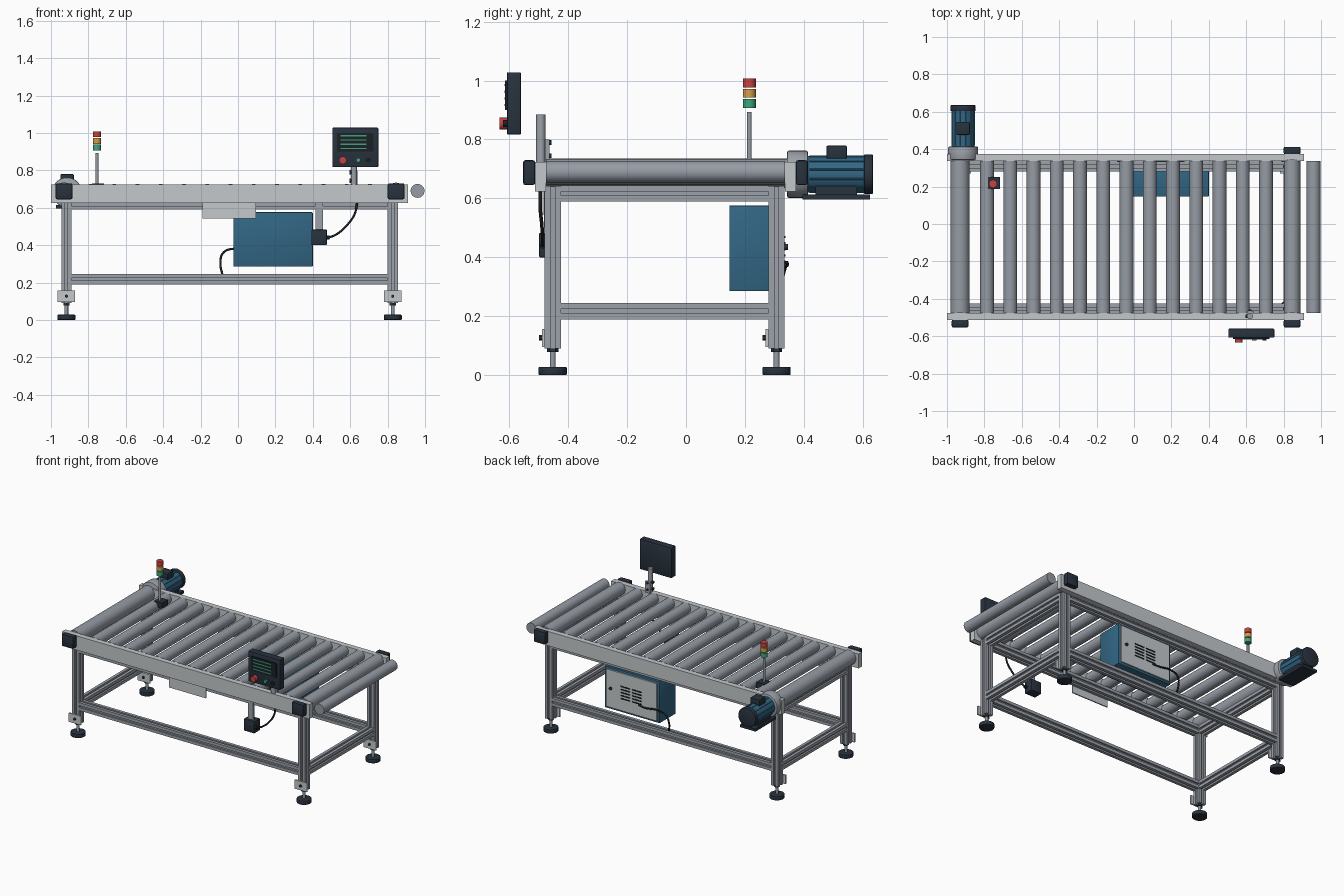
import bpy, bmesh, math
from mathutils import Vector, Matrix

if "Cube" in bpy.data.objects:
    bpy.data.objects.remove(bpy.data.objects["Cube"])


def mat(name, r, g, b):
    m = bpy.data.materials.new(name)
    lin = [((c / 255 + 0.055) / 1.055) ** 2.4 for c in (r, g, b)]
    m.diffuse_color = (*lin, 1)
    m.use_nodes = True
    m.node_tree.nodes["Principled BSDF"].inputs["Base Color"].default_value = m.diffuse_color
    return m


LIGHT = mat("light_grey_paint", 196, 201, 204)
ALU = mat("aluminium", 156, 162, 170)
STEEL = mat("roller_steel", 150, 156, 165)
NAVY = mat("dark_navy", 40, 50, 62)
BLUE = mat("machine_blue", 50, 102, 132)
BLACK = mat("black_rubber", 28, 32, 37)
RED = mat("signal_red", 198, 66, 66)
AMBER = mat("signal_amber", 212, 156, 72)
GREEN = mat("signal_green", 62, 165, 125)


def finish(name, bm, material, smooth=False):
    me = bpy.data.meshes.new(name)
    bmesh.ops.recalc_face_normals(bm, faces=bm.faces)
    bm.to_mesh(me)
    bm.free()
    me.materials.append(material)
    ob = bpy.data.objects.new(name, me)
    bpy.context.collection.objects.link(ob)
    if smooth:
        bpy.ops.object.select_all(action='DESELECT')
        ob.select_set(True)
        bpy.context.view_layer.objects.active = ob
        bpy.ops.object.shade_smooth_by_angle(angle=math.radians(35))
    return ob


def box(name, x, y, z, material, bevel=0):
    """Box from (min, max) pairs."""
    bm = bmesh.new()
    bmesh.ops.create_cube(bm, size=1)
    for v in bm.verts:
        v.co = Vector([(a + b) / 2 + c * (b - a) for (a, b), c in zip((x, y, z), v.co)])
    if bevel:
        bmesh.ops.bevel(bm, geom=bm.edges[:], offset=bevel, segments=2, affect='EDGES', profile=0.5)
    return finish(name, bm, material, bool(bevel))


def rod(name, a, b, r, material, r2=None, n=32, bevel=0):
    """Cylinder or cone from point a to point b."""
    a, b = Vector(a), Vector(b)
    bm = bmesh.new()
    bmesh.ops.create_cone(bm, cap_ends=True, segments=n, radius1=r,
                          radius2=r if r2 is None else r2, depth=(b - a).length)
    if bevel:
        rims = [e for e in bm.edges if abs(e.verts[0].co.z - e.verts[1].co.z) < 1e-5]
        bmesh.ops.bevel(bm, geom=rims, offset=bevel, segments=2, affect='EDGES', profile=0.5)
    rot = (b - a).to_track_quat('Z', 'Y').to_matrix().to_4x4()
    bm.transform(Matrix.Translation((a + b) / 2) @ rot)
    return finish(name, bm, material, True)


def slotted(name, a, b, half=0.0275, w=0.007, d=0.012):
    """T-slot extrusion from a to b: one profile side turned four times."""
    a, b = Vector(a), Vector(b)
    side = [(half, -half), (half, -w), (half - d, -w), (half - d, w), (half, w)]
    bm = bmesh.new()
    ring = []
    for k in range(4):
        c, s = round(math.cos(k * math.pi / 2)), round(math.sin(k * math.pi / 2))
        ring += [bm.verts.new((x * c - y * s, x * s + y * c, 0)) for x, y in side]
    face = bm.faces.new(ring)
    ext = bmesh.ops.extrude_face_region(bm, geom=[face])
    top = [g for g in ext["geom"] if isinstance(g, bmesh.types.BMVert)]
    bmesh.ops.translate(bm, verts=top, vec=(0, 0, (b - a).length))
    rot = (b - a).to_track_quat('Z', 'Y').to_matrix().to_4x4()
    bm.transform(Matrix.Translation(a) @ rot)
    return finish(name, bm, ALU)


def cable(name, pts, r=0.006):
    cu = bpy.data.curves.new(name, 'CURVE')
    cu.dimensions = '3D'
    cu.bevel_depth = r
    cu.bevel_resolution = 3
    cu.use_fill_caps = True
    sp = cu.splines.new('BEZIER')
    sp.bezier_points.add(len(pts) - 1)
    for p, co in zip(sp.bezier_points, pts):
        p.co = co
        p.handle_left_type = p.handle_right_type = 'AUTO'
    cu.materials.append(BLACK)
    bpy.context.collection.objects.link(bpy.data.objects.new(name, cu))


# Frame: legs, adjustable feet and bolted foot plates
LX, LY = (-0.9175, 0.8275), (-0.4525, 0.3075)
for x in LX:
    for y in LY:
        slotted("leg", (x, y, 0.09), (x, y, 0.64))
        rod("foot_pad", (x, y, 0), (x, y, 0.028), 0.048, NAVY, bevel=0.004)
        rod("foot_stem", (x, y, 0.026), (x, y, 0.095), 0.01, STEEL, n=16)
        rod("foot_nut", (x, y, 0.078), (x, y, 0.09), 0.019, NAVY, n=6)
        box("foot_plate", (x - 0.047, x + 0.047), (y - 0.037, y - 0.0275), (0.095, 0.157), LIGHT)
        rod("plate_bolt", (x, y - 0.037, 0.127), (x, y - 0.047, 0.127), 0.009, NAVY, n=6)

# Frame: upper and lower beams
for z in (0.217, 0.617):
    for y in LY:
        slotted("long_beam", (LX[0] + 0.0275, y, z), (LX[1] - 0.0275, y, z))
    for x in LX:
        slotted("cross_beam", (x, LY[0] + 0.0275, z), (x, LY[1] - 0.0275, z))

# Side rails
for y0, y1 in ((-0.512, -0.475), (0.336, 0.373)):
    box("side_rail", (-1.0, 0.91), (y0, y1), (0.624, 0.724), LIGHT)

# Carrying rollers, drums and end roller
ZR = 0.69
for i in range(13):
    x = -0.786 + i * 0.1243
    rod("roller", (x, -0.475, ZR), (x, 0.336, ZR), 0.037, STEEL)
rod("drive_drum", (-0.93, -0.475, 0.685), (-0.93, 0.345, 0.685), 0.05, STEEL, n=40)
rod("tail_drum", (0.845, -0.475, ZR), (0.845, 0.345, ZR), 0.044, STEEL, n=40)
rod("end_roller", (0.96, -0.475, ZR), (0.96, 0.336, ZR), 0.037, STEEL)

# Bearing blocks
for x, y0, y1 in ((-0.93, -0.553, -0.512), (0.845, -0.553, -0.512), (0.845, 0.373, 0.413)):
    box("bearing_block", (x - 0.045, x + 0.045), (y0, y1), (0.645, 0.73), NAVY, 0.008)

# Gear motor
MX, MZ = -0.914, 0.682
rod("gearbox", (MX, 0.343, MZ), (MX, 0.414, MZ), 0.08, ALU, n=40, bevel=0.006)
rod("motor_body", (MX, 0.41, MZ), (MX, 0.608, MZ), 0.062, BLUE, n=40)
rod("motor_fan_cover", (MX, 0.604, MZ), (MX, 0.635, MZ), 0.067, NAVY, n=40, bevel=0.004)
for k in range(12):
    a = math.radians(15 + 30 * k)
    c, s = math.cos(a) * 0.0625, math.sin(a) * 0.0625
    rod("motor_fin", (MX + c, 0.42, MZ + s), (MX + c, 0.604, MZ + s), 0.003, BLUE, n=6)
box("motor_terminal_box", (MX - 0.036, MX + 0.036), (0.477, 0.546), (0.735, 0.779), NAVY, 0.004)
box("motor_base", (MX - 0.06, MX + 0.06), (0.396, 0.625), (0.596, 0.614), NAVY)
for s in (-1, 1):
    box("motor_support", (MX + s * 0.035 - 0.012, MX + s * 0.035 + 0.012), (0.44, 0.58),
        (0.61, 0.645), NAVY)

# Signal tower
TX, TY = -0.754, 0.215
box("tower_base", (-0.78, -0.717), (0.188, 0.25), (0.69, 0.73), NAVY)
rod("tower_pole", (TX, TY, 0.72), (TX, TY, 0.893), 0.008, STEEL, n=16)
for z, m, n in ((0.907, GREEN, "green_lamp"), (0.942, AMBER, "amber_lamp"), (0.977, RED, "red_lamp")):
    rod(n, (TX, TY, z), (TX, TY, z + 0.03), 0.022, m, n=24)

# Operator panel with screen, readout lines and buttons
box("panel_housing", (0.505, 0.75), (-0.608, -0.56), (0.817, 1.028), NAVY, 0.004)
box("panel_screen", (0.53, 0.725), (-0.615, -0.607), (0.9, 1.0), BLACK)
for k in range(4):
    z = 0.917 + 0.0225 * k
    box("readout_line", (0.548, 0.687), (-0.617, -0.614), (z - 0.0035, z + 0.0035), GREEN)
for x, r, m, y in ((0.56, 0.02, RED, -0.634), (0.643, 0.012, GREEN, -0.622), (0.697, 0.011, BLACK, -0.622)):
    rod("panel_button", (x, -0.606, 0.854), (x, y, 0.854), r, m, n=20)

# Panel post and clamp
rod("panel_post", (0.62, -0.493, 0.72), (0.62, -0.493, 0.885), 0.016, ALU, n=20)
box("post_clamp", (0.603, 0.64), (-0.478, -0.464), (0.72, 0.8), ALU)
for z in (0.745, 0.79):
    rod("clamp_bolt", (0.61, -0.493, z), (0.597, -0.493, z), 0.012, NAVY, n=6)
    rod("clamp_screw", (0.62, -0.466, z), (0.62, -0.457, z), 0.008, NAVY, n=6)

# Hanging sign plate
box("sign_plate", (-0.19, 0.096), (-0.492, -0.484), (0.543, 0.626), LIGHT)

# Control cabinet, with door, vents and lock at the back
box("cabinet", (-0.025, 0.4), (0.147, 0.326), (0.285, 0.576), BLUE, 0.004)
box("cabinet_door", (-0.008, 0.383), (0.325, 0.335), (0.3, 0.561), LIGHT)
for cx in (0.145, 0.235):
    for k in range(5):
        z = 0.385 + 0.021 * k
        box("vent_slot", (cx - 0.036, cx + 0.036), (0.334, 0.338), (z - 0.004, z + 0.004), BLACK)
rod("door_lock", (0.345, 0.334, 0.435), (0.345, 0.346, 0.435), 0.01, NAVY, n=16)
cable("cabinet_cable", [(0.13, 0.335, 0.375), (0.08, 0.342, 0.372), (-0.02, 0.341, 0.381),
                        (-0.078, 0.335, 0.36), (-0.094, 0.32, 0.3), (-0.084, 0.308, 0.244)])

# Junction box on a hanger, cable up to the rail
box("box_hanger", (0.415, 0.455), (-0.482, -0.47), (0.48, 0.63), ALU)
box("junction_box", (0.393, 0.475), (-0.499, -0.435), (0.4, 0.483), NAVY, 0.004)
rod("cable_gland", (0.474, -0.485, 0.44), (0.49, -0.485, 0.44), 0.011, BLACK, n=12)
cable("junction_cable", [(0.486, -0.485, 0.44), (0.53, -0.486, 0.46), (0.59, -0.49, 0.515),
                         (0.625, -0.495, 0.57), (0.637, -0.494, 0.628)])
